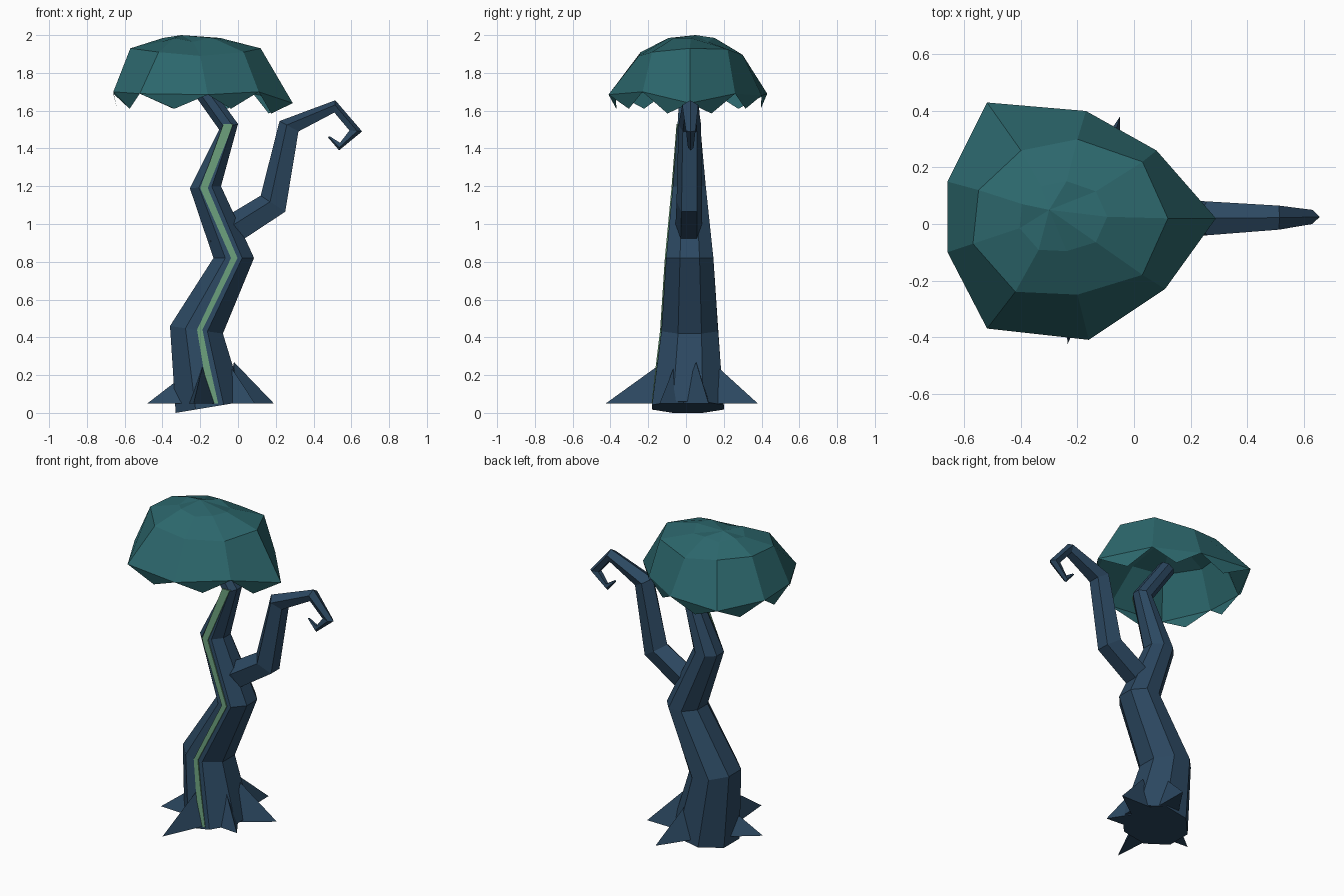
import bpy, bmesh, math
from mathutils import Vector

if "Cube" in bpy.data.objects:
    bpy.data.objects.remove(bpy.data.objects["Cube"])


def material(name, rgb):
    m = bpy.data.materials.new(name)
    m.diffuse_color = (*rgb, 1)
    m.use_nodes = True
    m.node_tree.nodes["Principled BSDF"].inputs["Base Color"].default_value = m.diffuse_color
    return m


BARK = material("bark", (0.025, 0.065, 0.12))
LEAF = material("leaf", (0.025, 0.135, 0.15))
MOSS = material("moss", (0.14, 0.33, 0.19))


def finish(name, bm, mat):
    bmesh.ops.recalc_face_normals(bm, faces=bm.faces)
    me = bpy.data.meshes.new(name)
    bm.to_mesh(me)
    bm.free()
    me.materials.append(mat)
    ob = bpy.data.objects.new(name, me)
    bpy.context.collection.objects.link(ob)
    return ob


def bridge(bm, a, b):
    n = len(a)
    for i in range(n):
        bm.faces.new((a[i], a[(i + 1) % n], b[(i + 1) % n], b[i]))


def loft(name, sections, n, phase, mat):
    """Section: outer point (x, z), inner point (x, z), y min, y max."""
    angles = [phase + math.tau * i / n for i in range(n)]
    cs, ss = [math.cos(a) for a in angles], [math.sin(a) for a in angles]
    bm = bmesh.new()
    rings = []
    for (px, pz), (qx, qz), y0, y1 in sections:
        ring = []
        for c, s in zip(cs, ss):
            t = (max(cs) - c) / (max(cs) - min(cs))
            w = (s - min(ss)) / (max(ss) - min(ss))
            ring.append(bm.verts.new((px + (qx - px) * t, y0 + (y1 - y0) * w,
                                      pz + (qz - pz) * t)))
        rings.append(ring)
    for a, b in zip(rings, rings[1:]):
        bridge(bm, a, b)
    bm.faces.new(rings[0])
    bm.faces.new(rings[-1])
    return finish(name, bm, mat)


# Crooked eight-sided trunk
loft("trunk", [
    ((-0.33, 0.0), (0.03, 0.06), -0.18, 0.20),
    ((-0.36, 0.46), (-0.08, 0.42), -0.13, 0.17),
    ((-0.13, 0.82), (0.085, 0.82), -0.105, 0.145),
    ((-0.255, 1.19), (-0.09, 1.2), -0.07, 0.105),
    ((-0.10, 1.50), (0.0, 1.53), -0.045, 0.075),
    ((-0.27, 1.74), (-0.19, 1.79), -0.03, 0.06),
], 8, math.pi / 8, BARK)

# Hooked side branch, five-sided with a ridge on the outside
loft("branch", [
    ((-0.17, 0.94), (-0.11, 0.86), -0.05, 0.08),
    ((-0.03, 1.06), (0.03, 0.92), -0.055, 0.085),
    ((0.12, 1.15), (0.25, 1.065), -0.05, 0.085),
    ((0.22, 1.545), (0.32, 1.49), -0.04, 0.08),
    ((0.515, 1.655), (0.51, 1.59), -0.02, 0.065),
    ((0.657, 1.49), (0.59, 1.495), 0.0, 0.05),
    ((0.535, 1.39), (0.54, 1.43), 0.01, 0.04),
    ((0.475, 1.46), (0.485, 1.465), 0.02, 0.03),
], 5, 0, BARK)

# Moss stripe running up the front of the trunk
stripe = [(-0.15, -0.105, 0.05, -0.172), (-0.185, -0.15, 0.25, -0.15),
          (-0.217, -0.188, 0.44, -0.127), (-0.037, -0.003, 0.82, -0.102),
          (-0.2, -0.16, 1.19, -0.067), (-0.077, -0.025, 1.53, -0.04)]
loft("moss_stripe", [((a, z), (b, z), y - 0.01, y + 0.02)
                     for a, b, z, y in stripe], 4, math.pi / 4, MOSS)

# Pointed roots around the base: tip x, tip y, height on the trunk
core = Vector((-0.16, 0.01, 0))
roots = [(-0.235, -0.425, 0.26), (-0.48, -0.09, 0.19), (0.19, 0.12, 0.27),
         (-0.05, 0.38, 0.26), (0.09, -0.14, 0.24)]
for k, (x, y, h) in enumerate(roots):
    tip = Vector((x, y, 0.05))
    d = Vector((x, y, 0)) - core
    d.normalize()
    side = Vector((-d.y, d.x, 0)) * 0.08
    foot = core + d * 0.13 + Vector((0, 0, 0.05))
    bm = bmesh.new()
    vs = [bm.verts.new(p) for p in (
        tip, foot + side, foot - side, core + d * 0.145 + Vector((0, 0, h)))]
    for f in ((0, 1, 2), (0, 1, 3), (0, 2, 3), (1, 2, 3)):
        bm.faces.new([vs[i] for i in f])
    finish(f"root_{k + 1}", bm, BARK)

# Hollow domed canopy with a hanging toothed hem
crown = [(0.12, 0.02, 1.93), (0.03, 0.22, 1.925), (-0.2, 0.3, 1.895),
         (-0.4, 0.26, 1.92), (-0.55, 0.12, 1.93), (-0.57, -0.07, 1.93),
         (-0.42, -0.24, 1.91), (-0.2, -0.25, 1.89), (0.03, -0.18, 1.91)]
rim = [(0.29, 0.02, 1.64), (0.08, 0.26, 1.69), (-0.17, 0.40, 1.68),
       (-0.52, 0.43, 1.69), (-0.66, 0.15, 1.69), (-0.66, -0.10, 1.70),
       (-0.52, -0.37, 1.69), (-0.16, -0.41, 1.685), (0.11, -0.23, 1.70)]
n = len(rim)
mid = Vector((-0.27, 0.03, 0))


def shrink(p, s, z):
    q = mid + (Vector(p) - mid) * s
    return (q.x, q.y, z)


bm = bmesh.new()
V = bm.verts.new
top = V((-0.3, 0.05, 2.0))
upper = [V(shrink(p, 0.45, 1.985 - 0.02 * (i % 2))) for i, p in enumerate(crown)]
shoulder = [V(p) for p in crown]
edge = [V(p) for p in rim]
bridge(bm, upper, shoulder)
bridge(bm, shoulder, edge)
for i in range(n):
    j = (i + 1) % n
    m = (edge[i].co + edge[j].co) / 2
    tooth = V(shrink(m, 0.95, 1.585 if i in (0, 8) else 1.61))
    bm.faces.new((top, upper[i], upper[j]))
    bm.faces.new((edge[i], edge[j], tooth))
finish("canopy", bm, LEAF)
